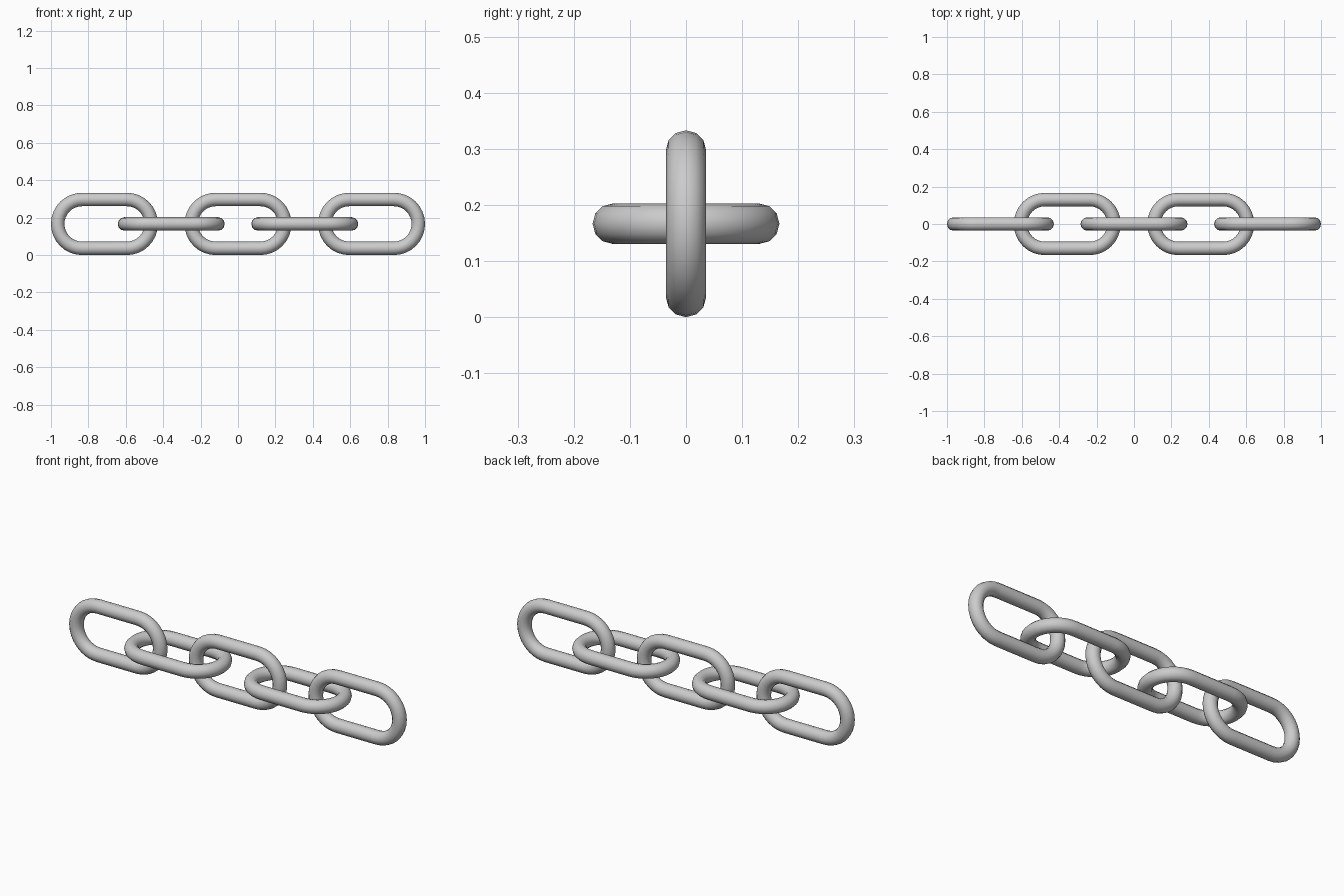
import bpy, bmesh
from math import sin, cos, pi

if "Cube" in bpy.data.objects:
    bpy.data.objects.remove(bpy.data.objects["Cube"])

WIRE = 0.036       # wire radius
BEND = 0.1305      # centreline radius of the rounded ends
HALF = 0.1195      # half of the straight length
PITCH = 0.357      # distance between links
HEIGHT = 0.1665    # height of the chain axis
SIDES, ARC = 12, 16


def make_link(name, x, upright):
    # centreline: two half circles joined by straight bars
    path = []
    for side, start in ((1, -pi / 2), (-1, pi / 2)):
        for i in range(ARC + 1):
            path.append((side * HALF, start + pi * i / ARC))
    bm = bmesh.new()
    rings = []
    for cx, a in path:
        ring = []
        for k in range(SIDES):
            t = 2 * pi * k / SIDES
            r = BEND + WIRE * cos(t)
            u, v, w = cx + r * cos(a), r * sin(a), WIRE * sin(t)
            ring.append(bm.verts.new((u, -w, v) if upright else (u, v, w)))
        rings.append(ring)
    # skin the rings into a closed tube
    for i, ring in enumerate(rings):
        nxt = rings[(i + 1) % len(rings)]
        for k in range(SIDES):
            j = (k + 1) % SIDES
            bm.faces.new((ring[k], nxt[k], nxt[j], ring[j])).smooth = True
    bmesh.ops.recalc_face_normals(bm, faces=bm.faces[:])
    mesh = bpy.data.meshes.new(name)
    bm.to_mesh(mesh)
    bm.free()
    obj = bpy.data.objects.new(name, mesh)
    obj.location = (x, 0, HEIGHT)
    bpy.context.collection.objects.link(obj)


# five links, alternately upright and flat
for n in range(5):
    make_link(f"chain_link_{n + 1}", (n - 2) * PITCH, n % 2 == 0)
